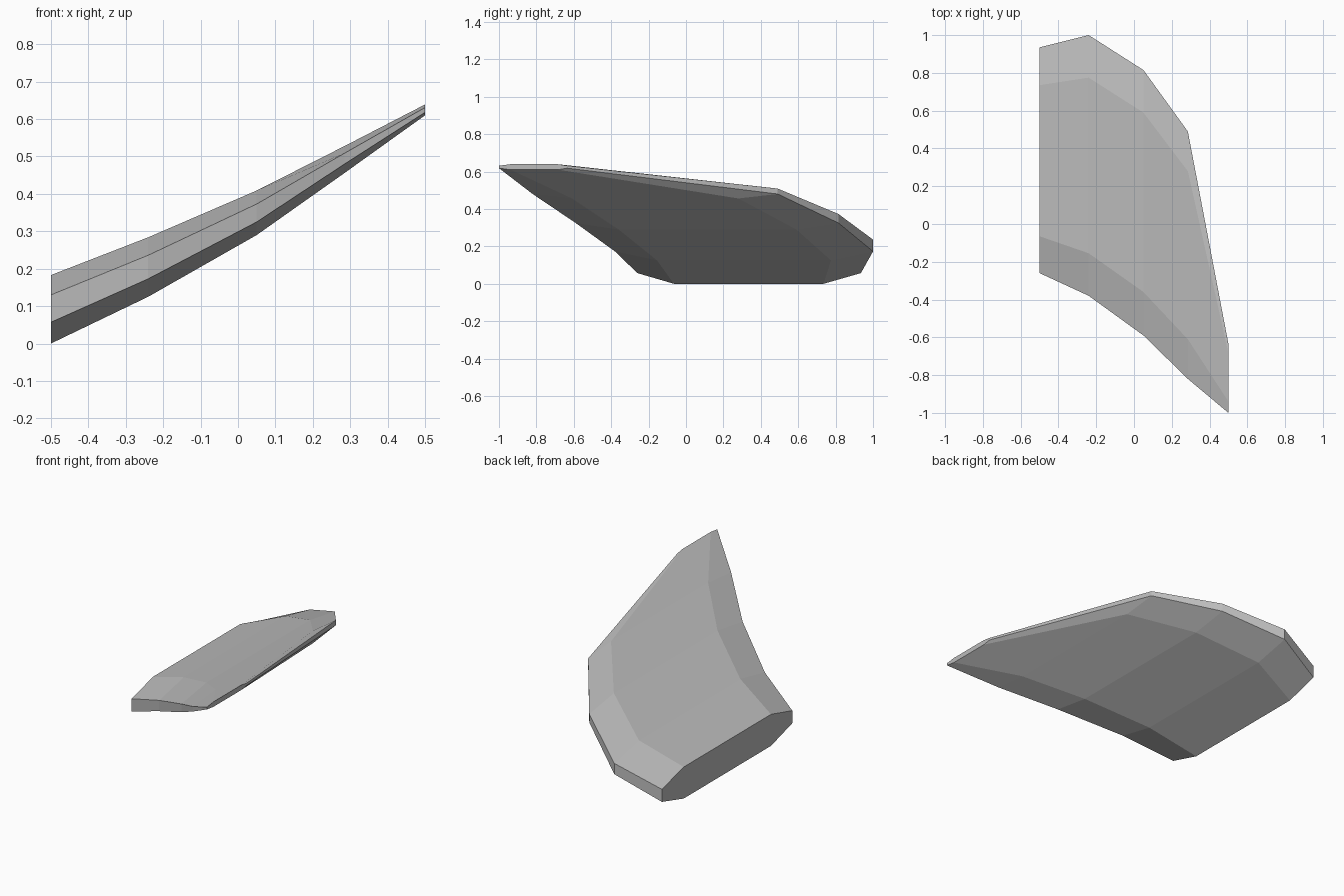
import bpy, bmesh

if "Cube" in bpy.data.objects:
    bpy.data.objects.remove(bpy.data.objects["Cube"])

# Single grey material
grey = bpy.data.materials.new("grey")
grey.diffuse_color = (0.5, 0.5, 0.5, 1)
grey.use_nodes = True
grey.node_tree.nodes["Principled BSDF"].inputs["Base Color"].default_value = grey.diffuse_color

# Wing stations: x, front y, front bevel y, rear bevel y, rear y, four heights from bottom to top
stations = [
    (-0.50, -0.26, -0.065, 0.735, 0.935, 0.00, 0.057, 0.13, 0.183),
    (-0.24, -0.38, -0.155, 0.775, 1.00, 0.125, 0.173, 0.236, 0.284),
    (0.05, -0.59, -0.36, 0.59, 0.815, 0.29, 0.325, 0.373, 0.409),
    (0.285, -0.82, -0.61, 0.28, 0.49, 0.456, 0.48, 0.509, 0.528),
    (0.50, -1.00, -0.94, -0.685, -0.635, 0.61, 0.618, 0.631, 0.639),
]

bm = bmesh.new()
rings = []
for x, y0, y1, y2, y3, z0, z1, z2, z3 in stations:
    # Octagonal section
    outline = [(y1, z0), (y2, z0), (y3, z1), (y3, z2),
               (y2, z3), (y1, z3), (y0, z2), (y0, z1)]
    rings.append([bm.verts.new((x, y, z)) for y, z in outline])

# Skin between stations
for a, b in zip(rings, rings[1:]):
    for i in range(8):
        j = (i + 1) % 8
        bm.faces.new((a[i], a[j], b[j], b[i]))

# Root and tip caps
bm.faces.new(rings[0])
bm.faces.new(rings[-1])
bmesh.ops.recalc_face_normals(bm, faces=bm.faces[:])

mesh = bpy.data.meshes.new("wing")
bm.to_mesh(mesh)
bm.free()
mesh.materials.append(grey)
wing = bpy.data.objects.new("wing", mesh)
bpy.context.collection.objects.link(wing)
